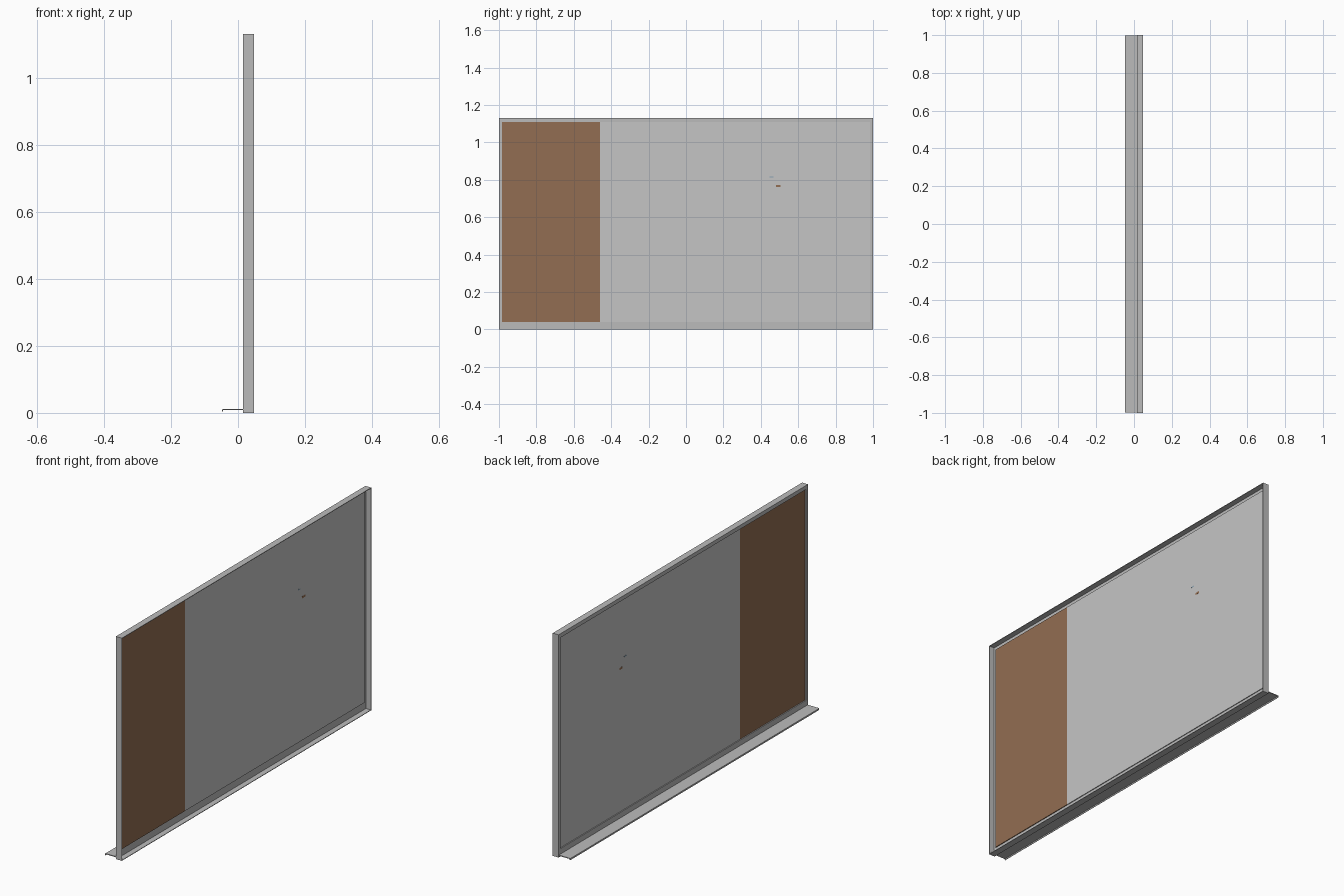
import bpy, bmesh

if "Cube" in bpy.data.objects:
    bpy.data.objects.remove(bpy.data.objects["Cube"])


def material(name, rgb):
    m = bpy.data.materials.new(name)
    m.diffuse_color = (*rgb, 1)
    m.use_nodes = True
    m.node_tree.nodes["Principled BSDF"].inputs["Base Color"].default_value = m.diffuse_color
    return m


GREY = material("board grey", (0.56, 0.56, 0.56))
METAL = material("frame grey", (0.50, 0.50, 0.50))
CORK = material("cork brown", (0.29, 0.155, 0.085))
BLUE = material("pale blue", (0.25, 0.36, 0.45))


def finish(name, bm, mat):
    bmesh.ops.recalc_face_normals(bm, faces=bm.faces)
    me = bpy.data.meshes.new(name)
    bm.to_mesh(me)
    bm.free()
    me.materials.append(mat)
    ob = bpy.data.objects.new(name, me)
    bpy.context.collection.objects.link(ob)
    return ob


def box(name, x, y, z, mat):
    """Box given by its (min, max) on every axis."""
    bm = bmesh.new()
    bmesh.ops.create_cube(bm, size=1)
    for v in bm.verts:
        v.co = [r[0] if c < 0 else r[1] for c, r in zip(v.co, (x, y, z))]
    return finish(name, bm, mat)


# frame: L section swept round the rectangle, open on the +x side
OUTER = (-1.0, 1.0, 0.0, 1.13)
WALL = (-0.997, 0.997, 0.003, 1.127)
INNER = (-0.983, 0.983, 0.04, 1.11)
section = [(0.015, OUTER), (0.048, OUTER), (0.048, WALL),
           (0.020, WALL), (0.020, INNER), (0.015, INNER)]
bm = bmesh.new()
rings = []
for x, (y0, y1, z0, z1) in section:
    rings.append([bm.verts.new((x, y, z)) for y, z in
                  ((y0, z0), (y1, z0), (y1, z1), (y0, z1))])
for i, a in enumerate(rings):
    b = rings[(i + 1) % len(rings)]
    for k in range(4):
        n = (k + 1) % 4
        bm.faces.new((a[k], a[n], b[n], b[k]))
finish("frame", bm, METAL)

# writing surface and cork section, seen from both sides
box("writing_board", (0.020, 0.024), (-0.46, 0.983), (0.04, 1.11), GREY)
box("cork_board", (0.020, 0.024), (-0.983, -0.46), (0.04, 1.11), CORK)

# shallow tray with a turned-down lip
profile = [(0.015, 0.012), (-0.045, 0.012), (-0.048, 0.010), (-0.048, 0.002),
           (-0.046, 0.002), (-0.045, 0.008), (0.015, 0.008)]
bm = bmesh.new()
face = bm.faces.new([bm.verts.new((x, -0.998, z)) for x, z in profile])
ext = bmesh.ops.extrude_face_region(bm, geom=[face])["geom"]
bmesh.ops.translate(bm, vec=(0, 1.996, 0),
                    verts=[g for g in ext if isinstance(g, bmesh.types.BMVert)])
finish("tray", bm, METAL)

# two tiny marks on the board
box("brown_mark", (0.0195, 0.0245), (0.48, 0.505), (0.76, 0.771), CORK)
box("blue_mark", (0.0195, 0.0245), (0.447, 0.467), (0.812, 0.817), BLUE)
